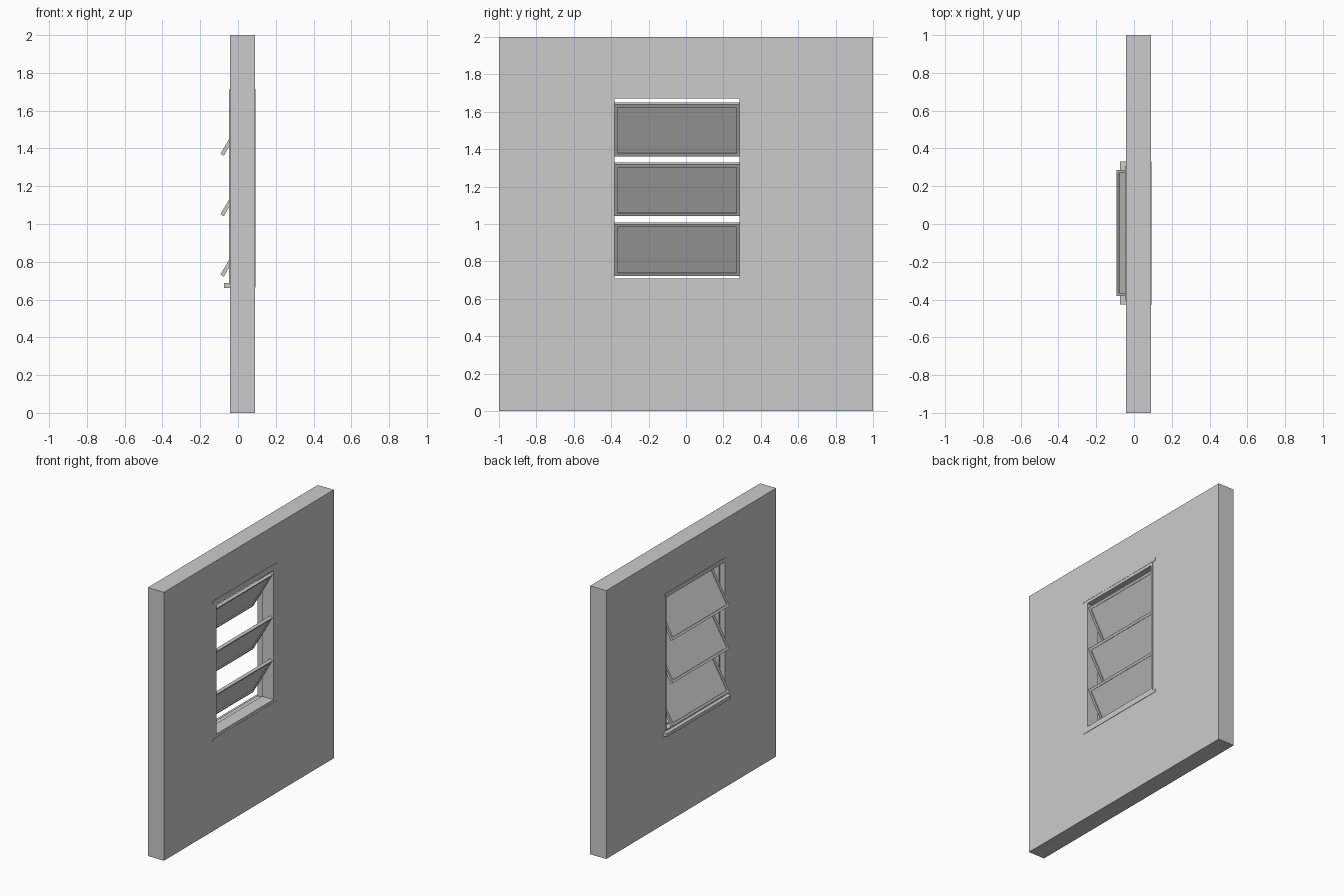
import bpy, math
from mathutils import Matrix

if "Cube" in bpy.data.objects:
    bpy.data.objects.remove(bpy.data.objects["Cube"])

YC = -0.048          # window centre line
ZC = 1.19


def mesh_object(name, verts, faces):
    me = bpy.data.meshes.new(name)
    me.from_pydata(verts, [], faces)
    ob = bpy.data.objects.new(name, me)
    bpy.context.collection.objects.link(ob)
    return ob


def box(name, x0, x1, y0, y1, z0, z1):
    v = [(x, y, z) for x in (x0, x1) for y in (y0, y1) for z in (z0, z1)]
    f = [(0, 1, 3, 2), (4, 6, 7, 5), (0, 4, 5, 1),
         (2, 3, 7, 6), (0, 2, 6, 4), (1, 5, 7, 3)]
    return mesh_object(name, v, f)


def ring(name, x0, x1, outer, inner):
    """Rectangular slab in the yz plane with a rectangular hole."""
    v = []
    for x in (x0, x1):
        for y0, y1, z0, z1 in (outer, inner):
            v += [(x, y0, z0), (x, y1, z0), (x, y1, z1), (x, y0, z1)]
    f = []
    for i in range(4):
        j = (i + 1) % 4
        f += [(i, 4 + i, 4 + j, j), (8 + i, 8 + j, 12 + j, 12 + i),
              (i, j, 8 + j, 8 + i), (4 + i, 12 + i, 12 + j, 4 + j)]
    return mesh_object(name, v, f)


def rect(hy, hz, yc=YC, zc=ZC):
    return (yc - hy, yc + hy, zc - hz, zc + hz)


# Wall with window opening
ring("wall", -0.043, 0.09, (-1, 1, 0, 2), rect(0.353, 0.503))

# Rebated window frame: thin outer part, thicker inner part
ring("frame_outer", -0.047, -0.005, rect(0.353, 0.503), rect(0.343, 0.492))
ring("frame_inner", -0.005, 0.0915, rect(0.353, 0.503), rect(0.335, 0.481))

# Interior trim strips and exterior sill
for name, z0, z1 in (("trim_head", 1.693, 1.715), ("trim_base", 0.665, 0.687)):
    box(name, 0.09, 0.093, -0.428, 0.332, z0, z1)
box("sill", -0.075, -0.043, -0.425, 0.332, 0.662, 0.687)
box("head_trim", -0.047, -0.043, -0.405, 0.308, 1.693, 1.712)

# Three tilted awning sashes with glass panes
for i in range(3):
    tilt = (Matrix.Translation((-0.004, YC, 0.865 + 0.32 * i))
            @ Matrix.Rotation(math.radians(30), 4, 'Y'))
    sash = ring(f"sash_{i + 1}", -0.01, 0.01,
                rect(0.334, 0.16, 0, 0), rect(0.318, 0.142, 0, 0))
    pane = box(f"glass_{i + 1}", -0.003, 0.003, -0.318, 0.318, -0.142, 0.142)
    for ob in (sash, pane):
        ob.data.transform(tilt)
